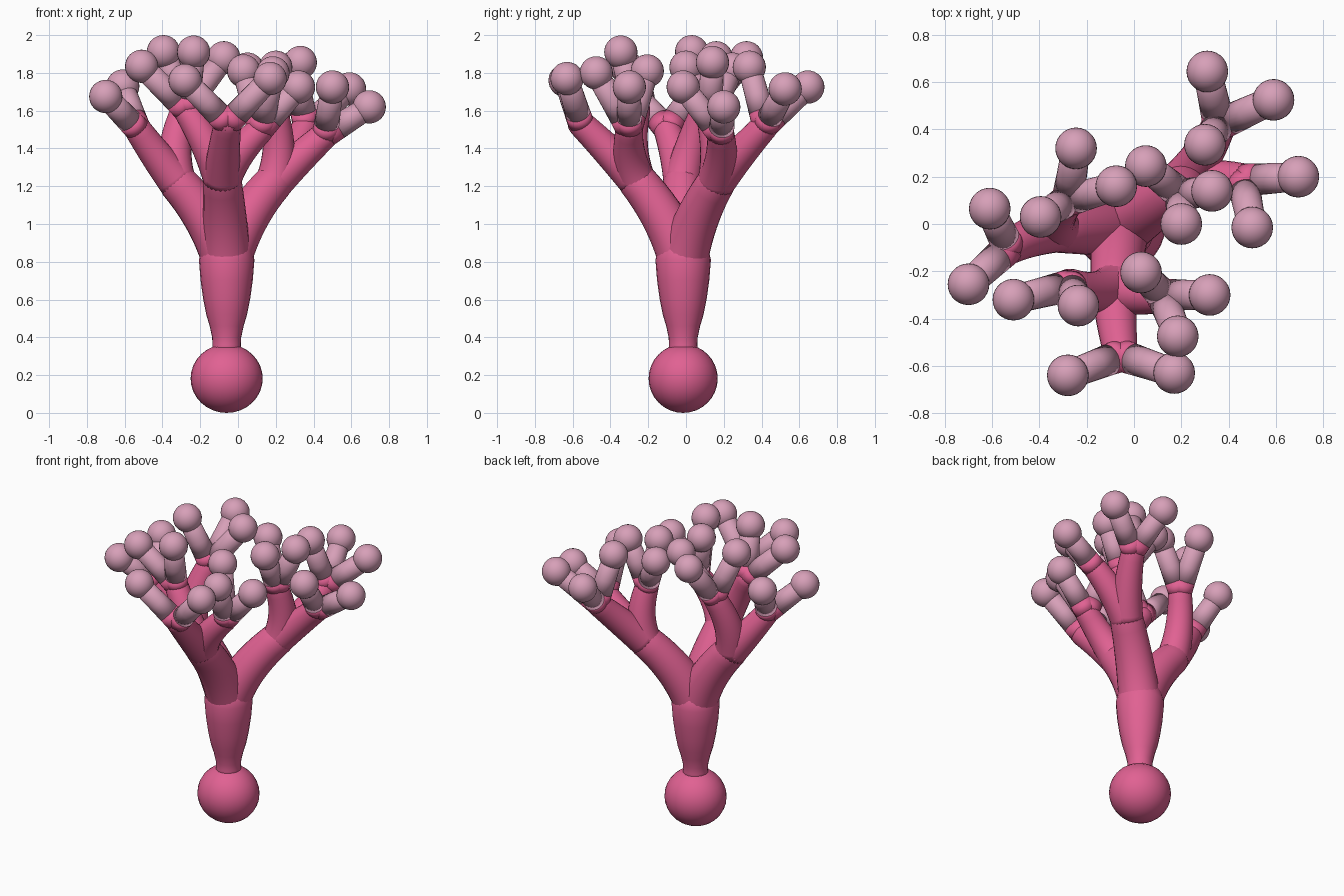
import bpy, bmesh, math
from mathutils import Vector, Matrix

if "Cube" in bpy.data.objects:
    bpy.data.objects.remove(bpy.data.objects["Cube"])


def material(name, rgb):
    m = bpy.data.materials.new(name)
    m.diffuse_color = (*rgb, 1)
    m.use_nodes = True
    m.node_tree.nodes["Principled BSDF"].inputs["Base Color"].default_value = m.diffuse_color
    return m


PINK = material("deep_pink", (0.75, 0.12, 0.29))
MAUVE = material("pale_mauve", (0.68, 0.35, 0.48))
SIDES = 24


def finish(bm, name, mat):
    bmesh.ops.recalc_face_normals(bm, faces=bm.faces)
    me = bpy.data.meshes.new(name)
    bm.to_mesh(me)
    bm.free()
    me.materials.append(mat)
    for p in me.polygons:
        p.use_smooth = True
    ob = bpy.data.objects.new(name, me)
    bpy.context.collection.objects.link(ob)
    return ob


def ball(name, centre, radii, mat):
    bm = bmesh.new()
    bmesh.ops.create_uvsphere(bm, u_segments=28, v_segments=16, radius=1,
                              matrix=Matrix.Translation(centre) @ Matrix.Diagonal((*radii, 1)))
    return finish(bm, name, mat)


def tube(name, points, radii, mat, dome=False):
    """Round tube through points; dome rounds off the far end."""
    pts, rad = [Vector(p) for p in points], list(radii)
    if dome:
        d, r = (pts[-1] - pts[-2]).normalized(), rad[-1]
        end = pts[-1].copy()
        for a in (25, 50, 70, 83):
            pts.append(end + d * r * math.sin(math.radians(a)))
            rad.append(r * math.cos(math.radians(a)))
    bm = bmesh.new()
    rings = []
    side = None
    for i, p in enumerate(pts):
        t = (pts[min(i + 1, len(pts) - 1)] - pts[max(i - 1, 0)]).normalized()
        side = t.orthogonal() if side is None else side - t * side.dot(t)
        side.normalize()
        up = t.cross(side)
        rings.append([bm.verts.new(p + rad[i] * (side * math.cos(k * math.tau / SIDES)
                                                 + up * math.sin(k * math.tau / SIDES)))
                      for k in range(SIDES)])
    for a, b in zip(rings, rings[1:]):
        for k in range(SIDES):
            j = (k + 1) % SIDES
            bm.faces.new((a[k], a[j], b[j], b[k]))
    bm.faces.new(rings[0])
    bm.faces.new(rings[-1])
    return finish(bm, name, mat)


def branch(name, start, end, r0, r1, lead, mat):
    """Gently curved tapering branch; lead is the parent's direction."""
    s, e = Vector(start), Vector(end)
    mid = (s + e) / 2 * 0.6 + (s + Vector(lead).normalized() * (e - s).length * 0.5) * 0.4
    n = 10
    pts = [s * (1 - t) ** 2 + mid * 2 * t * (1 - t) + e * t * t for t in (i / n for i in range(n + 1))]
    tube(name, pts, [r0 + (r1 - r0) * i / n for i in range(n + 1)], mat, dome=True)
    return e - mid


# foot ball and flaring stalk
ball("foot_ball", (-0.06, -0.015, 0.182), (0.191, 0.183, 0.182), PINK)
stalk = [(0.28, 0.085), (0.36, 0.075), (0.40, 0.077), (0.46, 0.09), (0.52, 0.108),
         (0.60, 0.124), (0.70, 0.138), (0.81, 0.147)]
tube("stalk", [(-0.06, -0.015, z) for z, r in stalk], [r for z, r in stalk], PINK, dome=True)
TOP = (-0.06, -0.015, 0.80)

# main branch end -> list of (fork, twig tips)
TREE = {
    "front": ((-0.083, -0.26, 1.23), [
        ((-0.055, -0.555, 1.53), [(-0.28, -0.64, 1.76), (0.17, -0.63, 1.77)]),
        ((0.12, -0.30, 1.50), [(0.03, -0.205, 1.81), (0.32, -0.30, 1.725), (0.185, -0.475, 1.80)]),
        ((-0.27, -0.26, 1.60), [(-0.51, -0.32, 1.835), (-0.235, -0.345, 1.91)]),
    ]),
    "left": ((-0.32, -0.02, 1.22), [
        ((-0.53, -0.10, 1.50), [(-0.61, 0.065, 1.73), (-0.70, -0.255, 1.675)]),
        ((-0.28, 0.10, 1.61), [(-0.075, 0.16, 1.88), (-0.245, 0.32, 1.88), (-0.395, 0.03, 1.912)]),
    ]),
    "right": ((0.19, 0.16, 1.22), [
        ((0.36, 0.42, 1.52), [(0.31, 0.645, 1.725), (0.59, 0.525, 1.715), (0.30, 0.335, 1.83)]),
        ((0.46, 0.185, 1.47), [(0.695, 0.20, 1.62), (0.50, -0.015, 1.725)]),
        ((0.20, 0.125, 1.57), [(0.05, 0.245, 1.82), (0.20, 0.0, 1.83), (0.33, 0.14, 1.855)]),
    ]),
}

for label, (node, forks) in TREE.items():
    lead = branch(f"{label}_main_branch", TOP, node, 0.130, 0.102, (0, 0, 1), PINK)
    for i, (fork, tips) in enumerate(forks, 1):
        branch(f"{label}_sub_branch_{i}", node, fork, 0.100, 0.072, lead, PINK)
        for j, tip in enumerate(tips, 1):
            f, t = Vector(fork), Vector(tip)
            d = (t - f).normalized()
            tag = f"{label}_{i}_{j}"
            # pink socket, pale twig and round bulb
            tube(f"twig_socket_{tag}", [f, f + d * 0.08], [0.070, 0.067], PINK)
            tube(f"twig_{tag}", [f + d * 0.08, f + d * 0.17, t], [0.067, 0.064, 0.060], MAUVE)
            ball(f"bulb_{tag}", t, (0.088,) * 3, MAUVE)
